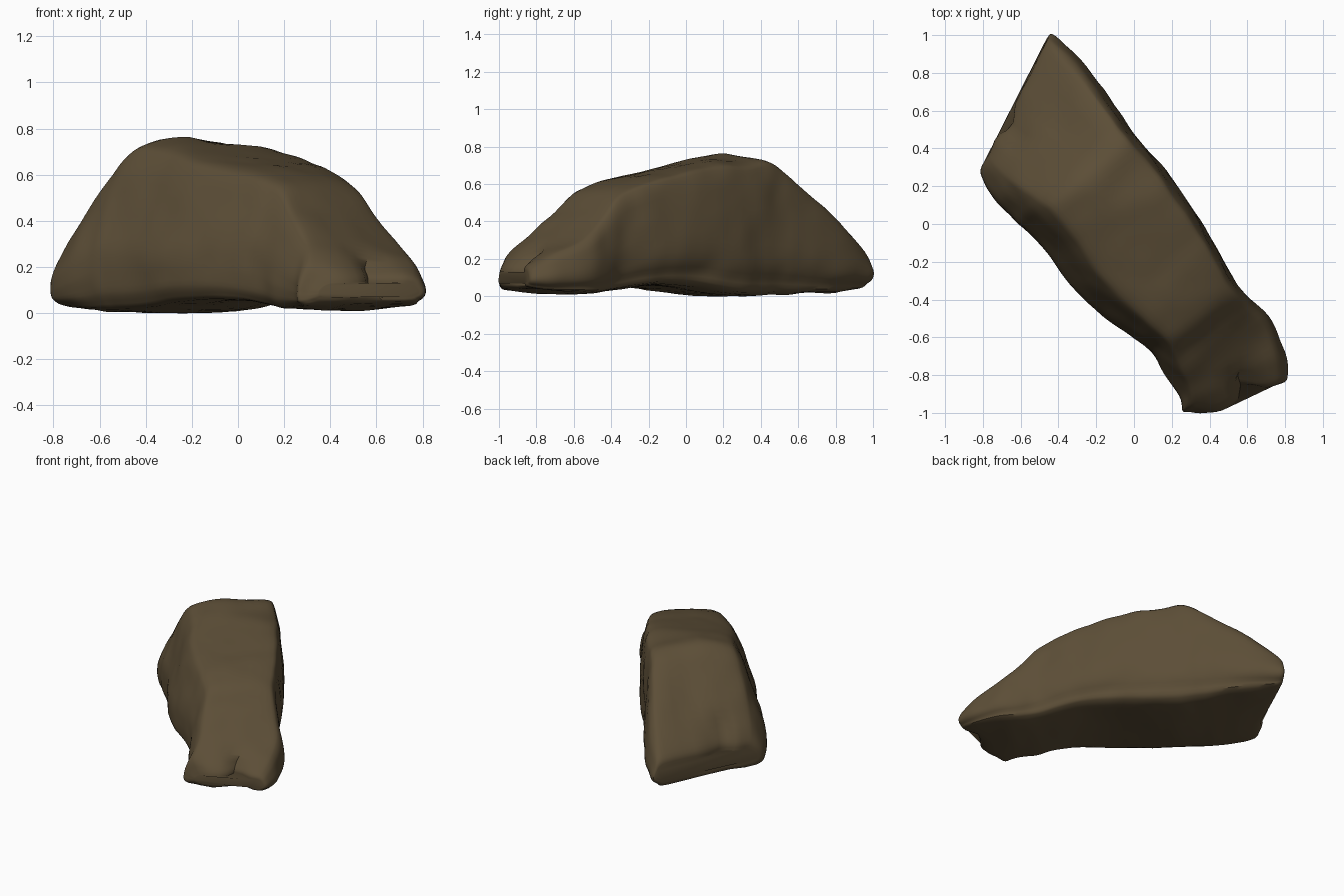
import bpy, bmesh, math
from mathutils import Vector, noise

if "Cube" in bpy.data.objects:
    bpy.data.objects.remove(bpy.data.objects["Cube"])

# Long axis of the boulder and the direction across it
ALONG = Vector((0.62, -0.78, 0))
ACROSS = Vector((0.78, 0.62, 0))

# Stations: distance along, front edge, back edge, top, base, skew
STATIONS = [
    (-0.905, -0.42, 0.26, 0.19, 0.09, -0.45),
    (-0.88, -0.47, 0.29, 0.27, 0.04, -0.43),
    (-0.69, -0.49, 0.32, 0.455, 0.02, -0.30),
    (-0.51, -0.48, 0.31, 0.625, 0.01, -0.14),
    (-0.41, -0.48, 0.30, 0.72, 0.01, -0.06),
    (-0.31, -0.47, 0.30, 0.765, 0.01, 0),
    (-0.12, -0.46, 0.31, 0.735, 0.02, 0),
    (0.08, -0.46, 0.295, 0.69, 0.05, 0),
    (0.28, -0.43, 0.28, 0.65, 0.06, 0),
    (0.45, -0.385, 0.255, 0.615, 0.05, 0),
    (0.60, -0.345, 0.225, 0.565, 0.03, 0),
    (0.72, -0.36, 0.24, 0.45, 0.02, 0),
    (0.86, -0.385, 0.255, 0.33, 0.02, 0),
    (0.99, -0.42, 0.20, 0.235, 0.03, 0.15),
    (1.075, -0.38, 0.125, 0.165, 0.05, 0.33),
    (1.09, -0.35, 0.09, 0.13, 0.07, 0.33),
]
# Cross-section: fraction of width, fraction of height
SECTION = [(0.16, 0), (0.03, 0.06), (0, 0.18), (0.01, 0.36), (0.10, 0.62),
           (0.20, 0.86), (0.29, 0.96), (0.55, 1), (0.88, 1), (0.96, 0.92),
           (0.99, 0.65), (1, 0.30), (0.95, 0.12), (0.84, 0)]


def smooth_path(rows, steps, closed):
    """Curve through all rows of numbers, with extra rows between."""
    pts = [Vector(r) for r in rows]
    count = len(pts)

    def at(i):
        return pts[i % count] if closed else pts[max(0, min(count - 1, i))]

    out = []
    for i in range(count if closed else count - 1):
        a, b, c, d = (at(i + k) for k in (-1, 0, 1, 2))
        for s in range(steps):
            t = s / steps
            out.append(b + (c - a) * (t / 2)
                       + (a * 2 - b * 5 + c * 4 - d) * (t * t / 2)
                       + (b * 3 - a - c * 3 + d) * (t ** 3 / 2))
    return out if closed else out + [pts[-1]]


def bump(value, centre, width):
    return math.exp(-((value - centre) / width) ** 2)


def clamp(value):
    return max(0, min(1, value))


# Loft the body, with splits between the lobes at both ends
bm = bmesh.new()
section = smooth_path(SECTION, 4, True)
rings = []
for u, front, back, top, base, skew in smooth_path(STATIONS, 5, False):
    ring = []
    for a, b in section:
        # the front wall leans back less where the rock is low
        if b > 0.3:
            a = a ** (1.8 - top)
        w = front + a * (back - front)
        along = u + skew * (w + 0.08)
        near_end = clamp((u - 0.9) / 0.15)
        along += near_end * (0.03 * bump(w, -0.25, 0.08)
                             - 0.08 * bump(w, -0.07, 0.05))
        along += 0.05 * bump(w, -0.18, 0.06) * clamp((-0.7 - u) / 0.1)
        p = ALONG * along + ACROSS * w
        # the summit falls away towards the back edge
        drop = 0.055 * bump(u, -0.24, 0.15) + 0.04 * bump(u, 0.72, 0.2)
        p.z = base + b * (top - base) - drop * b * clamp((w + 0.05) / 0.3)
        ring.append(bm.verts.new(p))
    rings.append(ring)
n = len(section)
for r, s in zip(rings, rings[1:]):
    for i in range(n):
        j = (i + 1) % n
        bm.faces.new((r[i], r[j], s[j], s[i]))
bm.faces.new(rings[0])
bm.faces.new(rings[-1])
bmesh.ops.recalc_face_normals(bm, faces=bm.faces)
bm.normal_update()

# Weathering: worn unevenness and a hollow running down the rear slope
normals = [v.normal.copy() for v in bm.verts]
for v, normal in zip(bm.verts, normals):
    u, w = v.co.dot(ALONG), v.co.dot(ACROSS)
    rough = 0.012 * noise.noise(v.co * 4) + 0.006 * noise.noise(v.co * 9)
    rough -= 0.03 * bump(u, -0.65, 0.18) * bump(w, 0.02, 0.08)
    v.co += normal * rough

mesh = bpy.data.meshes.new("boulder")
bm.to_mesh(mesh)
bm.free()
boulder = bpy.data.objects.new("boulder", mesh)
bpy.context.collection.objects.link(boulder)
bpy.context.view_layer.objects.active = boulder
boulder.select_set(True)

# Brown stone
stone = bpy.data.materials.new("brown stone")
stone.use_nodes = True
colour = (0.107, 0.076, 0.038, 1)
stone.diffuse_color = colour
bsdf = stone.node_tree.nodes["Principled BSDF"]
bsdf.inputs["Base Color"].default_value = colour
bsdf.inputs["Roughness"].default_value = 0.9
mesh.materials.append(stone)
bpy.ops.object.shade_smooth_by_angle(angle=math.radians(40))
